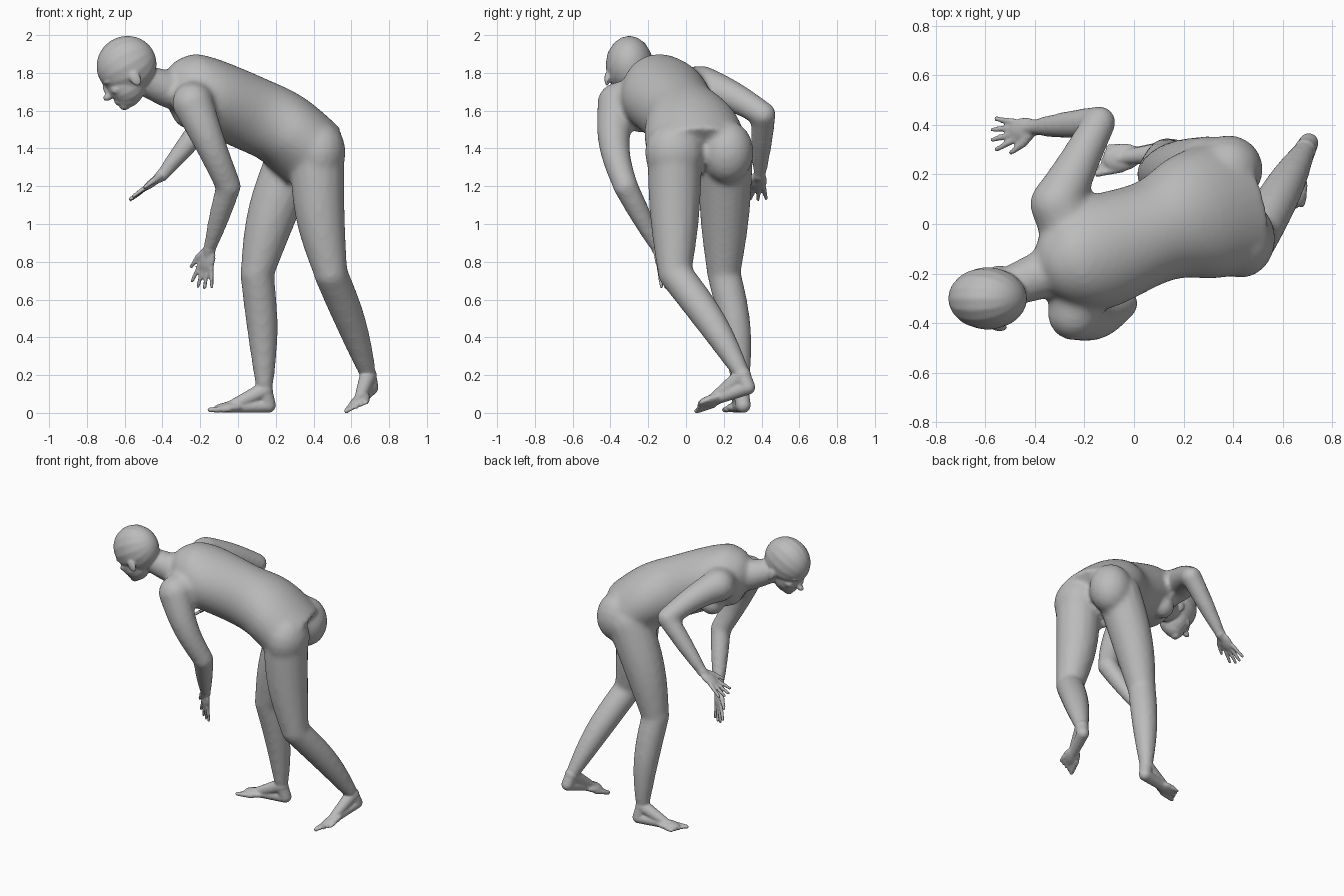
import bpy, bmesh, math
from mathutils import Vector

if "Cube" in bpy.data.objects:
    bpy.data.objects.remove(bpy.data.objects["Cube"])

skin = bpy.data.materials.new("matte grey skin")
skin.use_nodes = True
skin.diffuse_color = (.5, .5, .5, 1)
skin.node_tree.nodes["Principled BSDF"].inputs["Base Color"].default_value = skin.diffuse_color
WORLD = (Vector((1, 0, 0)), Vector((0, 1, 0)), Vector((0, 0, 1)))


def frame(forward, side):
    """Right-handed forward, side and up axes."""
    forward = Vector(forward).normalized()
    side = Vector(side)
    side = (side - forward * side.dot(forward)).normalized()
    return forward, side, forward.cross(side)


def skin_rings(bm, rings):
    """Closed tube through rings of points."""
    rings = [[bm.verts.new(point) for point in ring] for ring in rings]
    for lower, upper in zip(rings, rings[1:]):
        for k in range(len(lower)):
            bm.faces.new((lower[k - 1], lower[k], upper[k], upper[k - 1]))
    bm.faces.new(rings[0][::-1])
    bm.faces.new(rings[-1])


def ellipse(centre, side, normal, width, depth, count=16):
    angles = [math.tau * k / count for k in range(count)]
    return [centre + side * (width * math.cos(a)) + normal * (depth * math.sin(a)) for a in angles]


def blob(bm, centre, radii, axes=WORLD, count=10):
    """Ellipsoid in a frame of three axes."""
    rings = []
    for j in range(count):
        a = math.pi * (j + .5) / count
        middle = Vector(centre) - axes[0] * (radii[0] * math.cos(a))
        rings.append(ellipse(middle, axes[1], axes[2], radii[1] * math.sin(a), radii[2] * math.sin(a)))
    skin_rings(bm, rings)


def segment(bm, start, end, r_start, r_end, bulge=0, bow=(0, 0, 0), steps=8):
    """Round-ended limb segment; bulge swells it and bow bends it in the middle."""
    start, end, bow = Vector(start), Vector(end), Vector(bow)
    axes = frame(end - start, (end - start).orthogonal())
    rings = []
    for i in range(steps + 1):
        t = i / steps
        arch = math.sin(math.pi * t)
        radius = r_start + (r_end - r_start) * t + bulge * arch
        rings.append(ellipse(start.lerp(end, t) + bow * arch, axes[1], axes[2], radius, radius))
    skin_rings(bm, rings)
    for point, radius in ((start, r_start), (end, r_end)):
        blob(bm, point, (radius, radius, radius), axes)


def torso(bm, stations, hip_side, shoulder_side, max_depth, steps=5):
    """Trunk through (spine point, half width), twisting from hips to shoulders."""
    rows = [Vector((*point, width)) for point, width in stations]
    samples = []
    for i in range(len(rows) - 1):
        a, b, c, d = (rows[min(max(i + k, 0), len(rows) - 1)] for k in (-1, 0, 1, 2))
        leave, arrive = (c - a) / 2, (d - b) / 2
        for s in range(steps):
            t = s / steps
            samples.append(b + leave * t + (3 * (c - b) - 2 * leave - arrive) * t ** 2
                           + (2 * (b - c) + leave + arrive) * t ** 3)
    samples.append(rows[-1])
    last = len(samples) - 1
    rings = []
    for i, row in enumerate(samples):
        tangent = Vector((samples[min(i + 1, last)] - samples[max(i - 1, 0)])[:3])
        side = Vector(hip_side).lerp(Vector(shoulder_side), i / last)
        axes = frame(tangent, side)
        rings.append(ellipse(Vector(row[:3]), axes[1], axes[2], row.w, min(row.w, max_depth), 32))
    skin_rings(bm, rings)


def fused(name, bm, voxel, rounds):
    """Object whose overlapping shells are merged and softened."""
    bmesh.ops.recalc_face_normals(bm, faces=bm.faces)
    mesh = bpy.data.meshes.new(name)
    bm.to_mesh(mesh)
    bm.free()
    ob = bpy.data.objects.new(name, mesh)
    bpy.context.scene.collection.objects.link(ob)
    remesh = ob.modifiers.new("fuse", "REMESH")
    remesh.mode, remesh.voxel_size, remesh.use_smooth_shade = "VOXEL", voxel, True
    soften = ob.modifiers.new("soften", "SMOOTH")
    soften.factor, soften.iterations = .5, rounds
    return ob


def placer(origin, axes):
    """Function that turns local forward, side, up distances into a point."""
    origin = Vector(origin)
    return lambda f, s=0, u=0: origin + axes[0] * f + axes[1] * s + axes[2] * u


def hand(bm, wrist, forward, thumb_side):
    axes = frame(forward, thumb_side)
    at = placer(wrist, axes)
    blob(bm, at(.06), (.075, .048, .022), axes)
    segment(bm, wrist, at(.06), .034, .02)
    # Fanned fingers, the middle ones longest
    for i in range(4):
        spread = .034 - .023 * i
        reach = .22 - .012 * abs(i - 1.3) ** 1.5
        segment(bm, at(.07, spread * .8), at(reach, spread * 1.8), .014, .01)
    # Thumb
    segment(bm, at(.02, .02), at(.07, .06), .02, .016)
    segment(bm, at(.07, .06), at(.13, .085), .015, .01)


def foot(bm, heel, forward, left, big_toe, ankle):
    axes = frame(forward, left)
    at = placer(heel, axes)
    # Heel, instep and ball
    segment(bm, at(.04, 0, .04), ankle, .04, .042)
    segment(bm, at(.04, 0, .04), at(.26, 0, .03), .04, .03)
    segment(bm, ankle, at(.24, 0, .035), .045, .03)
    blob(bm, at(.25, 0, .028), (.08, .056, .027), axes)
    # Toes, shrinking away from the big one
    for i in range(5):
        across = big_toe * (.042 - .022 * i)
        radius = .013 if i else .018
        segment(bm, at(.26, across, .02), at(.36 - .015 * i, across * 1.1, .016), radius, radius * .8)


# Joints
chest, neck, skull = (-.2, -.13, 1.68), (-.36, -.2, 1.71), (-.59, -.3, 1.84)
left_shoulder, left_elbow, left_wrist = (-.24, -.36, 1.64), (-.05, -.32, 1.2), (-.15, -.15, .87)
right_shoulder, right_elbow, right_wrist = (-.31, .08, 1.73), (-.14, .41, 1.58), (-.4, .39, 1.26)
left_hip, left_knee, left_ankle = (.42, -.06, 1.35), (.49, -.06, .74), (.69, .3, .2)
right_hip, right_knee, right_ankle = (.3, .21, 1.36), (.1, .2, .74), (.14, .29, .12)

# Trunk and neck
bm = bmesh.new()
torso(bm, [((.4, .07, 1.36), .28), ((.24, .03, 1.5), .26), ((.08, -.03, 1.58), .21),
           ((-.16, -.12, 1.68), .23), ((-.29, -.17, 1.71), .18), (neck, .1)],
      hip_side=(.33, -.94, 0), shoulder_side=(.2, -.95, -.2), max_depth=.2)
segment(bm, neck, (-.52, -.26, 1.77), .1, .08)

# Seat and breasts
blob(bm, (.43, -.06, 1.38), (.14, .16, .17))
blob(bm, (.38, .22, 1.38), (.14, .14, .17))
for y in (-.23, .02):
    blob(bm, (-.22, y, 1.56), (.08, .08, .08))

# Arms
for shoulder, elbow, wrist, bow in ((left_shoulder, left_elbow, left_wrist, (0, -.04, 0)),
                                    (right_shoulder, right_elbow, right_wrist, (0, 0, .02))):
    segment(bm, chest, shoulder, .14, .11)
    segment(bm, shoulder, elbow, .11, .068, -.006, bow)
    segment(bm, elbow, wrist, .066, .035, .005)

# Legs
for hip, knee, ankle in ((left_hip, left_knee, left_ankle), (right_hip, right_knee, right_ankle)):
    segment(bm, hip, knee, .145, .09, .014, (-.02, 0, 0))
    segment(bm, knee, ankle, .09, .044, .014, (.01, .02, 0))

# Soften the trunk and limbs before adding the fine parts
rough = fused("rough_body", bm, .016, 8)
soft = rough.evaluated_get(bpy.context.evaluated_depsgraph_get())
bm = bmesh.new()
bm.from_mesh(soft.to_mesh())
bpy.data.objects.remove(rough)

# Hands and feet
hand(bm, left_wrist, (-.2, .25, -.9), thumb_side=(-.85, .5, .3))
hand(bm, right_wrist, (-.72, -.13, -.55), thumb_side=(-.1, -1, 0))
foot(bm, (.73, .37, .11), (-.3, -.9, -.28), (.9, -.2, .3), -1, left_ankle)
foot(bm, (.2, .31, 0), (-1, -.17, 0), (0, -1, 0), 1, right_ankle)

# Head, facing forward and down
axes = frame((-.86, 0, -.5), (0, -1, 0))
face_point = placer(skull, axes)


def feature(f, u, radii, s=0):
    blob(bm, face_point(f, s, u), radii, axes)


blob(bm, skull, (.16, .126, .155), axes, 20)  # cranium
feature(.055, -.085, (.1, .094, .115))      # face
feature(.07, -.145, (.075, .062, .06))      # jaw
feature(.11, -.175, (.034, .034, .03))      # chin
feature(.165, -.095, (.032, .02, .02))      # nose tip
feature(.15, -.065, (.024, .013, .045))     # nose bridge
for u in (-.135, -.15):                     # lips
    feature(.136, u, (.018, .032, .009))
for m in (-1, 1):
    feature(.118, -.025, (.032, .036, .014), m * .045)    # brow
    feature(.105, -.085, (.035, .03, .028), m * .055)     # cheek
    feature(-.005, -.085, (.028, .014, .042), m * .118)   # ear

body = fused("body", bm, .008, 2)
body.data.materials.append(skin)
